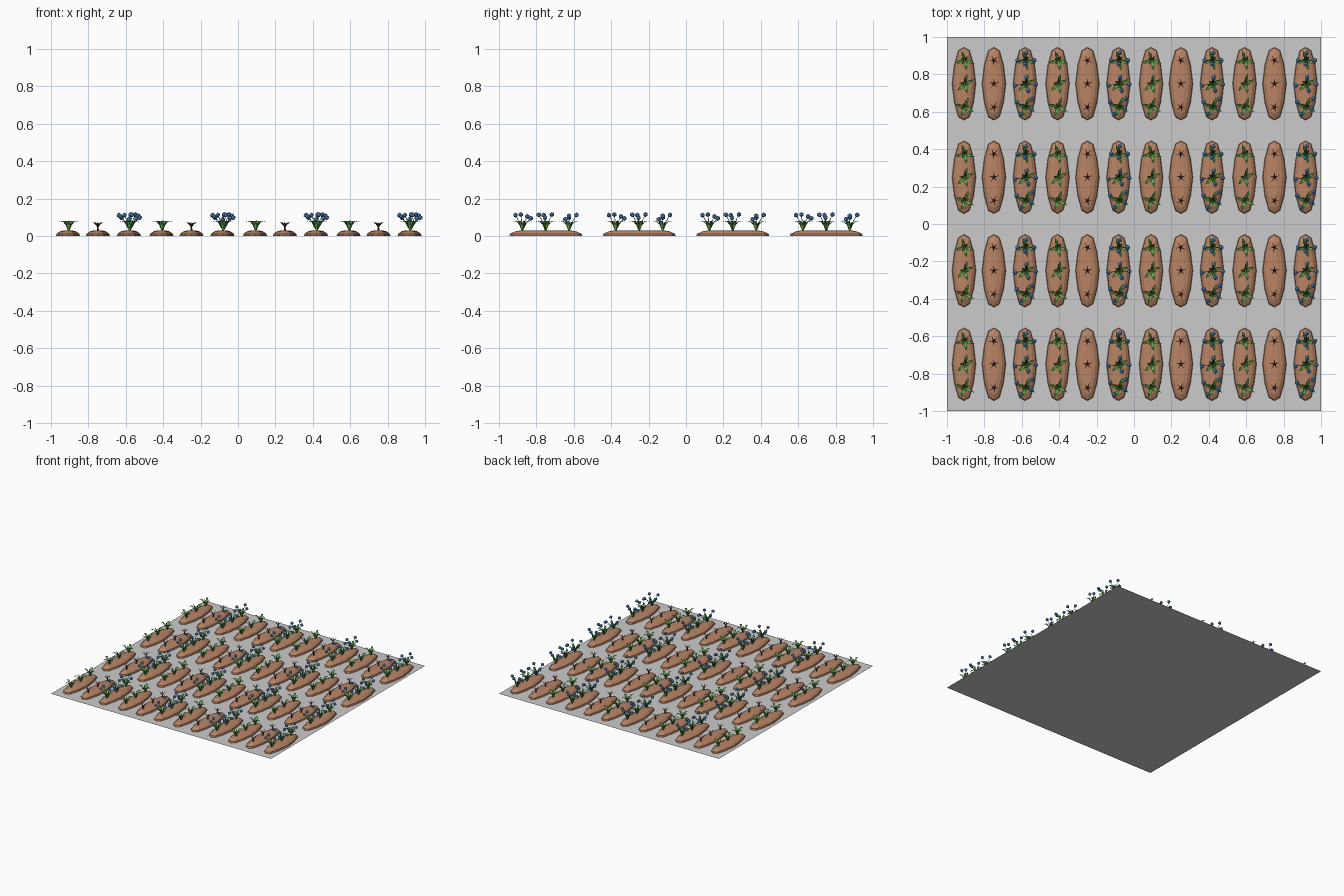
import bpy, bmesh, math, random
from mathutils import Vector

if "Cube" in bpy.data.objects:
    bpy.data.objects.remove(bpy.data.objects["Cube"])

random.seed(4)
ROWS = (-0.125, 0.0, 0.125)      # plant positions along a bed
TOP = 0.027                      # soil height under plants


def material(name, rgb):
    m = bpy.data.materials.new(name)
    m.diffuse_color = (*rgb, 1)
    m.use_nodes = True
    m.node_tree.nodes["Principled BSDF"].inputs["Base Color"].default_value = m.diffuse_color
    return m


SOIL = material("soil", (0.48, 0.23, 0.13))
LEAF = material("leaf_green", (0.15, 0.47, 0.09))
DARK = material("dark_green", (0.05, 0.17, 0.035))
TWIG = material("twig_red", (0.14, 0.03, 0.025))
BLUE = material("blue_flower", (0.12, 0.36, 0.78))


def finish(bm, name, mat, x, recalc=True):
    # place in the first field cell and repeat over the 4 x 4 cells
    if recalc:
        bmesh.ops.recalc_face_normals(bm, faces=bm.faces)
    me = bpy.data.meshes.new(name)
    bm.to_mesh(me)
    bm.free()
    if mat:
        me.materials.append(mat)
    ob = bpy.data.objects.new(name, me)
    bpy.context.collection.objects.link(ob)
    ob.location = (x, -0.75, 0)
    for axis in range(2):
        a = ob.modifiers.new("repeat", 'ARRAY')
        a.count = 4
        a.use_relative_offset = False
        a.use_constant_offset = True
        a.constant_offset_displace = (0.5, 0, 0) if axis == 0 else (0, 0.5, 0)
    return ob


def blade(bm, base, ang, sections):
    # folded leaf: sections are (reach, height, half width)
    d = Vector((math.cos(ang), math.sin(ang), 0))
    s = Vector((-d.y, d.x, 0))
    rows = []
    for r, z, w in sections:
        c = base + d * r + Vector((0, 0, z))
        rim = Vector((0, 0, w * 0.4))
        rows.append([bm.verts.new(p) for p in (c - s * w + rim, c, c + s * w + rim)])
    for a, b in zip(rows, rows[1:]):
        for i in range(2):
            bm.faces.new((a[i], b[i], b[i + 1], a[i + 1]))


def rod(bm, p, q, r1, r2, n=4):
    d = q - p
    geo = bmesh.ops.create_cone(bm, cap_ends=True, segments=n, radius1=r1,
                                radius2=r2, depth=d.length)
    rot = Vector((0, 0, 1)).rotation_difference(d).to_matrix()
    for v in geo["verts"]:
        v.co = rot @ v.co + (p + q) / 2


def mound(name, x):
    # faceted long mound: tapering outline rings stacked up
    outline = [(0, .195), (.03, .178), (.052, .1), (.064, 0),
               (.052, -.1), (.03, -.178)]
    outline += [(-a, -b) for a, b in outline]
    outline = list(dict.fromkeys(outline))
    outline.sort(key=lambda p: math.atan2(p[1], p[0]))
    bm = bmesh.new()
    rings = []
    for sx, sy, z in ((1, 1, 0), (.95, .98, .012), (.68, .84, .025), (.3, .66, .031)):
        rings.append([bm.verts.new((a * sx, b * sy, z)) for a, b in outline])
    n = len(outline)
    for a, b in zip(rings, rings[1:]):
        for i in range(n):
            bm.faces.new((a[i], a[(i + 1) % n], b[(i + 1) % n], b[i]))
    bm.faces.new(rings[-1])
    finish(bm, name, SOIL, x)


LONG = ((.003, 0, .003), (.016, .032, .007), (.034, .051, .0085), (.055, .049, 0))
SHORT = ((.002, 0, .003), (.009, .025, .006), (.018, .042, .005), (.026, .054, 0))
ANGLES = ((163, 70, -27, 250), (225, 77, 23, 285), (195, -17, 108, -80))


def leaves(prefix, x, shift, inner):
    # broad outer leaves and an upright dark heart
    for part, mat, shape in (("outer_leaves", LEAF, LONG), ("inner_leaves", DARK, SHORT)):
        bm = bmesh.new()
        for y, angles in zip(ROWS, ANGLES):
            base = Vector((shift, y, TOP))
            if shape is LONG:
                for a in angles:
                    blade(bm, base, math.radians(a), LONG)
            else:
                for k in range(inner):
                    a = angles[0] + 40 + k * 360 / inner
                    f = random.uniform(.85, 1.1)
                    blade(bm, base, math.radians(a), [(r * f, z * f, w) for r, z, w in SHORT])
        finish(bm, prefix + part, mat, x, False)


# ground sheet
bm = bmesh.new()
bmesh.ops.create_grid(bm, x_segments=1, y_segments=1, size=1)
me = bpy.data.meshes.new("ground_sheet")
bm.to_mesh(me)
bm.free()
bpy.context.collection.objects.link(bpy.data.objects.new("ground_sheet", me))

# soil beds
X_LEAFY, X_BARE, X_FLOWER = -0.909, -0.749, -0.583
for label, x in (("leafy", X_LEAFY), ("bare", X_BARE), ("flower", X_FLOWER)):
    mound(label + "_bed", x)

# leafy seedlings
leaves("seedling_", X_LEAFY, 0.004, 4)

# bare twigs
bm = bmesh.new()
for y in ROWS:
    base = Vector((0, y, TOP - .005))
    fork = base + Vector((0, 0, .026))
    rod(bm, base, fork, .006, .004, 5)
    for k in range(5):
        a = math.radians(20 + 72 * k + 200 * y)
        d = Vector((math.cos(a), math.sin(a), 0))
        mid = fork + d * .012 + Vector((0, 0, .016))
        rod(bm, fork, mid, .0032, .0022)
        rod(bm, mid, fork + d * .026 + Vector((0, 0, .024)), .0022, .0008)
finish(bm, "bare_twigs", TWIG, X_BARE)

# flowering plants
leaves("flower_", X_FLOWER, 0.004, 6)
HEADS = (((-.045, .027, .105), (.04, .045, .095), (-.025, -.037, .112), (.035, -.008, .115)),
         ((.008, .033, .115), (-.054, -.01, .112), (.058, -.004, .098), (.018, -.037, .114)),
         ((.008, .04, .113), (-.04, 0, .098), (.05, 0, .108), (.0, -.02, .09)))
stems, balls = bmesh.new(), bmesh.new()
for y, heads in zip(ROWS, HEADS):
    base = Vector((.004, y, TOP))
    for hx, hy, hz in heads:
        tip = Vector((hx, y + hy, hz))
        mid = base.lerp(tip, .5) + Vector((0, 0, .01))
        rod(stems, base, mid, .0022, .0018)
        rod(stems, mid, tip, .0018, .0014)
        geo = bmesh.ops.create_icosphere(balls, subdivisions=1, radius=.0135)
        bmesh.ops.translate(balls, verts=geo["verts"], vec=tip)
finish(stems, "flower_stems", DARK, X_FLOWER)
finish(balls, "flower_heads", BLUE, X_FLOWER)
